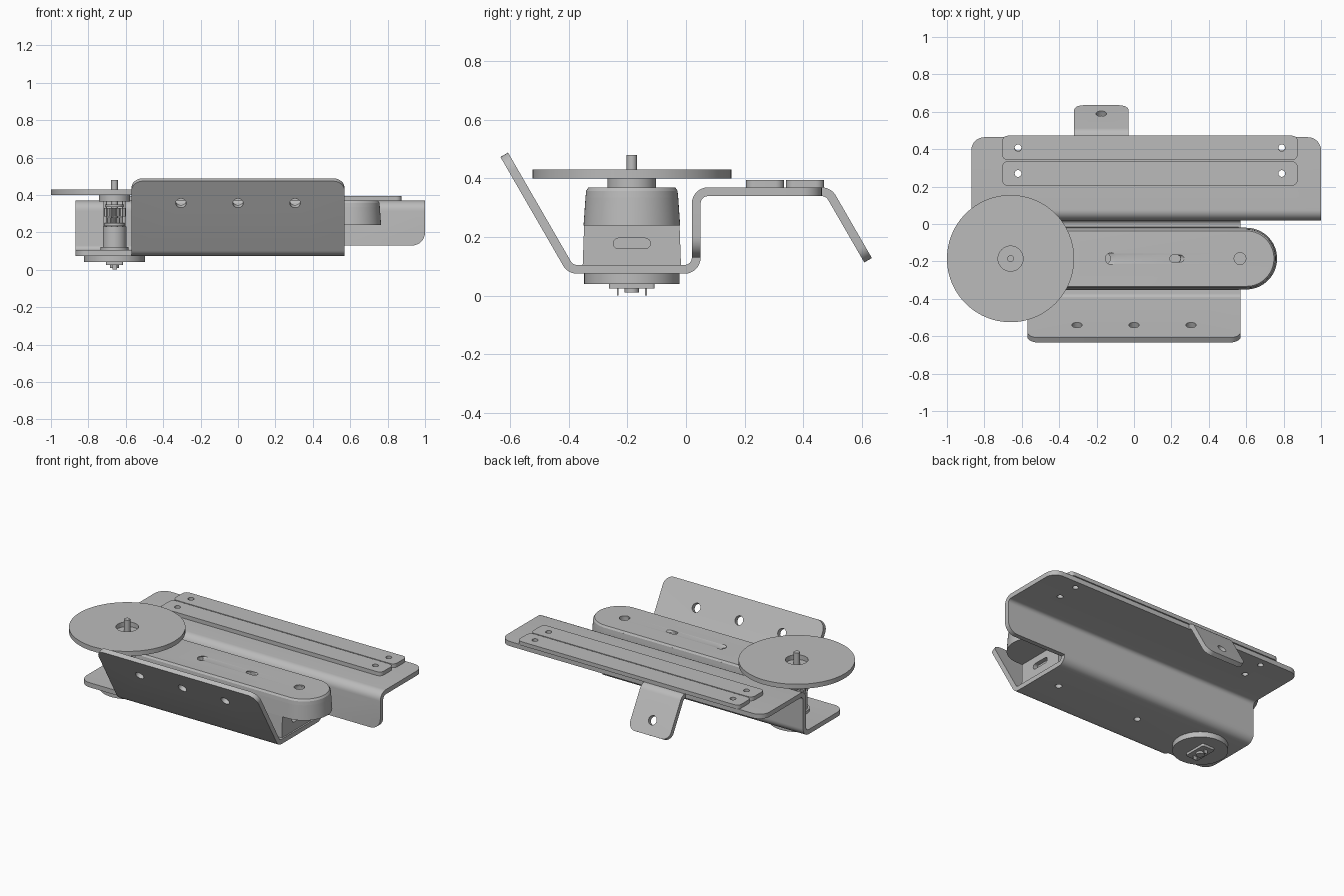
import bpy, bmesh
from math import sin, cos, pi, radians

old = bpy.data.objects.get("Cube")
if old:
    bpy.data.objects.remove(old)

grey = bpy.data.materials.new("plain grey")
grey.use_nodes = True
colour = (0.5, 0.5, 0.5, 1)
grey.diffuse_color = colour
grey.node_tree.nodes["Principled BSDF"].inputs["Base Color"].default_value = colour
parts = []


def circle(r, x=0, y=0, n=40):
    return [(x + r * cos(2 * pi * i / n), y + r * sin(2 * pi * i / n)) for i in range(n)]


def rounded(corners, steps=8):
    """Outline with square corners (x, y, radius) rounded off."""
    out = []
    for i, (x, y, r) in enumerate(corners):
        if not r:
            out.append((x, y))
            continue
        px, py, _ = corners[i - 1]
        nx, ny, _ = corners[(i + 1) % len(corners)]
        sign = lambda a: (a > 1e-6) - (a < -1e-6)
        ux, uy, vx, vy = sign(px - x), sign(py - y), sign(nx - x), sign(ny - y)
        for k in range(steps + 1):
            a = pi / 2 * k / steps
            out.append((x + r * (ux + vx - cos(a) * vx - sin(a) * ux),
                        y + r * (uy + vy - cos(a) * vy - sin(a) * uy)))
    return out


def box(x0, x1, y0, y1, r=0):
    return rounded([(x0, y0, r), (x1, y0, r), (x1, y1, r), (x0, y1, r)])


def gear(r, teeth=12):
    return [(q * cos(a), q * sin(a)) for i in range(teeth * 4)
            for a, q in [(2 * pi * i / teeth / 4, r if i % 4 < 2 else r * 0.8)]]


def plate(name, loops, z0, z1, at=(0, 0), taper=1):
    """Extruded outline; later loops are holes; the top is scaled by taper."""
    cu = bpy.data.curves.new(name, "CURVE")
    cu.dimensions, cu.fill_mode, cu.extrude = "2D", "BOTH", (z1 - z0) / 2
    for loop in loops:
        sp = cu.splines.new("POLY")
        sp.points.add(len(loop) - 1)
        for p, (x, y) in zip(sp.points, loop):
            p.co = (x, y, 0, 1)
        sp.use_cyclic_u = True
    tmp = bpy.data.objects.new(name, cu)
    bpy.context.collection.objects.link(tmp)
    bpy.context.view_layer.update()
    deps = bpy.context.evaluated_depsgraph_get()
    me = bpy.data.meshes.new_from_object(tmp.evaluated_get(deps))
    bpy.data.objects.remove(tmp)
    bm = bmesh.new()
    bm.from_mesh(me)
    bmesh.ops.remove_doubles(bm, verts=bm.verts, dist=1e-5)
    bmesh.ops.recalc_face_normals(bm, faces=bm.faces)
    for v in bm.verts:
        if v.co.z > 0:
            v.co.x *= taper
            v.co.y *= taper
    bm.to_mesh(me)
    bm.free()
    me.materials.clear()
    me.materials.append(grey)
    ob = bpy.data.objects.new(name, me)
    ob.location = (at[0], at[1], (z0 + z1) / 2)
    bpy.context.collection.objects.link(ob)
    parts.append(ob)
    return ob


# Folded sheet bracket: alternating straight legs and bends
legs, turns, R = [0.452, 0.43, 0.265, 0.452, 0.27], [60, 90, -90, -60], 0.04
cut = [0] + [R * sin(radians(abs(t)) / 2) / cos(radians(abs(t)) / 2) for t in turns] + [0]
pieces, k = [], [0]
for i, leg in enumerate(legs):
    pieces.append((leg - cut[i] - cut[i + 1], 0))
    if i < len(turns):
        pieces.append((R * radians(abs(turns[i])), radians(turns[i])))
for length, _ in pieces:
    k.append(k[-1] + length)


def fold(s, t):
    y, z, h = -0.621, 0.481, radians(-60)
    for length, turn in pieces:
        d = min(s, length)
        if turn:
            r = length / turn
            a = d / r
            y += r * (sin(h + a) - sin(h))
            z += r * (cos(h) - cos(h + a))
            h += a
        else:
            y += d * cos(h)
            z += d * sin(h)
        s -= d
    return y - t * sin(h), z + t * cos(h)


outline = rounded([
    (-0.57, 0, 0.06), (0.57, 0, 0.06), (0.57, k[4], 0), (1, k[4], 0.07),
    (1, k[7], 0.07), (-0.03, k[7], 0), (-0.03, k[9], 0.05), (-0.32, k[9], 0.05),
    (-0.32, k[7], 0), (-0.87, k[7], 0.07), (-0.87, k[2], 0.07), (-0.57, k[2], 0)])
holes = [circle(0.028, x, 0.136) for x in (-0.305, 0, 0.305)]
holes += [circle(0.02, x, k[2] + 0.187) for x in (-0.18, 0.42)]
holes += [circle(0.018, x, k[6] + s) for x in (-0.62, 0.79) for s in (0.195, 0.335)]
holes.append(circle(0.028, -0.175, k[9] - 0.09))
bracket = plate("folded_bracket", [outline] + holes, -0.015, 0.015)
bm = bmesh.new()
bm.from_mesh(bracket.data)
for i in range(1, 9, 2):
    for j in range(9):
        s = k[i] + (k[i + 1] - k[i]) * j / 8
        bmesh.ops.bisect_plane(bm, geom=bm.verts[:] + bm.edges[:] + bm.faces[:],
                               plane_co=(0, s, 0), plane_no=(0, 1, 0), dist=1e-5)
for v in bm.verts:
    v.co.y, v.co.z = fold(v.co.y, v.co.z)
bm.to_mesh(bracket.data)
bm.free()

# Two long strips on the shelf
for name, y in (("front_strip", 0.27), ("back_strip", 0.407)):
    plate(name, [box(-0.79, 0.79, -0.065, 0.065, 0.03)]
          + [circle(0.018, x, 0) for x in (-0.705, 0.705)], 0.37, 0.395, (0.085, y))

# Housing with a rounded overhanging end
arm_at = (0.6, -0.185)


def arm(half):
    return rounded([(-1.1, -half, 0), (half, -half, half), (half, half, half), (-1.1, half, 0)], 16)


plate("housing_foot", [box(-1.1, -0.07, -0.168, 0.168)], 0.1, 0.24, arm_at, 0.97)
plate("housing_upper", [arm(0.165)], 0.24, 0.335, arm_at, 0.96)
top_holes = [circle(0.033, -0.76, 0), circle(0.033, -0.035, 0), box(-0.43, -0.35, -0.02, 0.02, 0.0199)]
plate("housing_top", [arm(0.1584)] + top_holes, 0.335, 0.358, arm_at, 0.985)
plate("housing_top_edge", [arm(0.156)] + top_holes, 0.358, 0.37, arm_at, 0.95)
end = plate("housing_end_wall", [[(-0.168, -0.07), (0.168, -0.07), (0.163, 0.07), (-0.163, 0.07)],
                                 box(-0.063, 0.063, -0.01, 0.026, 0.0179)], -0.015, 0.015)
end.rotation_euler = (pi / 2, 0, pi / 2)
end.location = (0.545, -0.185, 0.17)

# Motor, gear train and turntable on one axis
axis = (-0.66, -0.185)
for name, loop, z0, z1 in (
        ("motor_rim", circle(0.163, n=64), 0.04, 0.076),
        ("motor_flange", circle(0.075), 0.1, 0.122),
        ("motor_body", circle(0.063), 0.122, 0.23),
        ("gear_plate", circle(0.055), 0.235, 0.25),
        ("lower_gear", gear(0.045), 0.25, 0.28),
        ("upper_gear", gear(0.06, 16), 0.285, 0.33),
        ("gear_cap", circle(0.05), 0.335, 0.35),
        ("turntable_collar", circle(0.083), 0.366, 0.4),
        ("shaft", circle(0.018, n=20), 0.22, 0.48),
        ("terminal_block", box(-0.045, 0.045, -0.078, 0.078, 0.01), 0.024, 0.04),
        ("rear_bearing", circle(0.025), 0.01, 0.024)):
    plate(name, [loop], z0, z1, axis)
plate("turntable", [circle(0.34, n=96), circle(0.067)], 0.4, 0.43, axis)
for side in (-1, 1):
    plate("terminal_pin", [box(-0.012, 0.012, -0.003, 0.003)], 0, 0.024,
          (axis[0], axis[1] + side * 0.048))
    plate("gear_post", [circle(0.009, n=12)], 0.22, 0.37, (axis[0] + side * 0.05, axis[1]))

# Smooth the curved walls, keep edges sharp
bpy.ops.object.select_all(action="DESELECT")
for ob in parts:
    ob.select_set(True)
bpy.context.view_layer.objects.active = bracket
bpy.ops.object.shade_smooth_by_angle(angle=radians(30))
